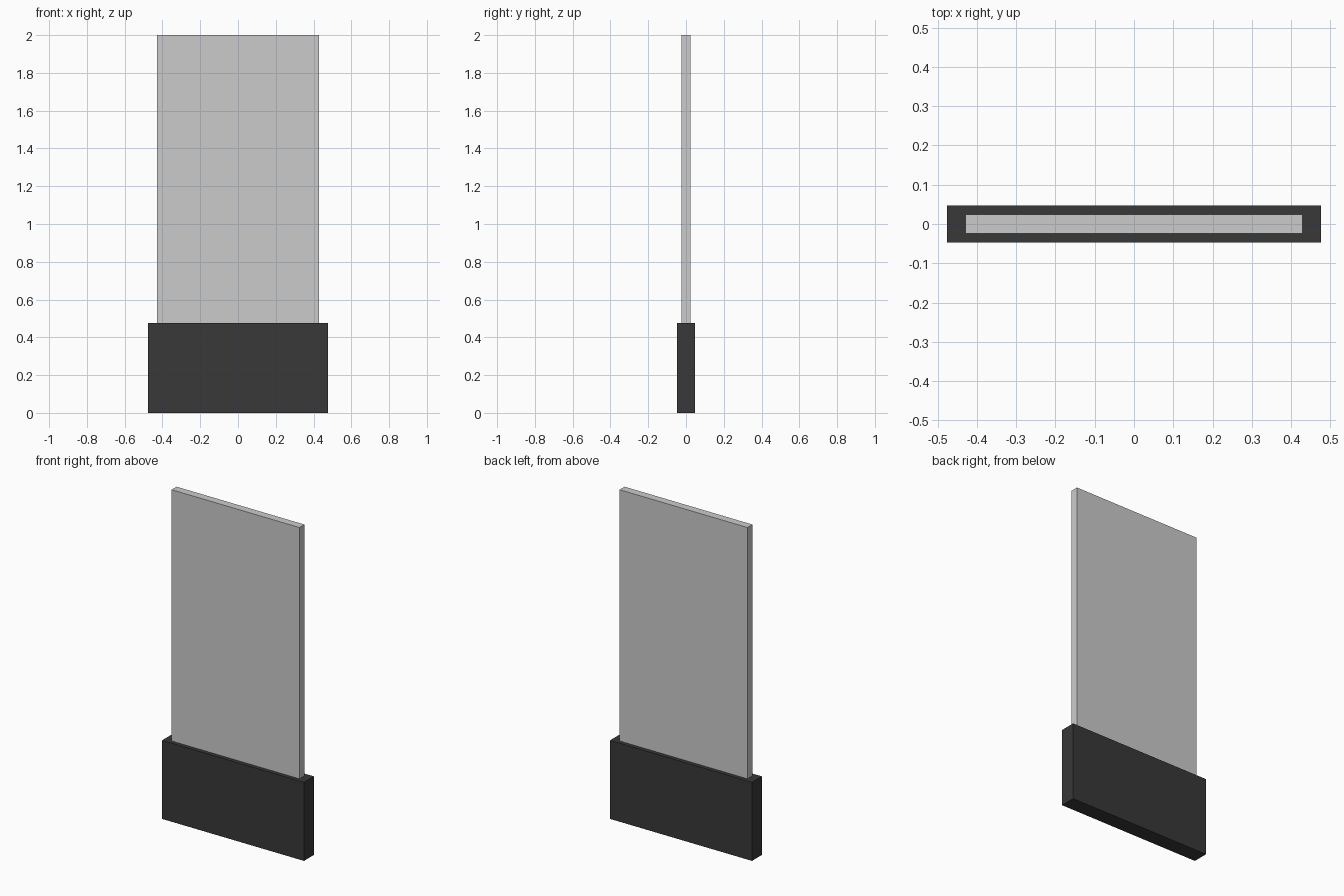
import bpy

if "Cube" in bpy.data.objects:
    bpy.data.objects.remove(bpy.data.objects["Cube"])

U = 2 / 21  # model is 21 modules tall


def box(name, size, bottom):
    """Axis-aligned box centred on x and y, standing at height bottom."""
    bpy.ops.mesh.primitive_cube_add(size=1, location=(0, 0, bottom + size[2] / 2))
    obj = bpy.context.object
    obj.name = name
    obj.scale = size
    bpy.ops.object.transform_apply(location=True, rotation=False, scale=True)
    return obj


# Dark plinth
base = box("base", (10 * U, U, 5 * U), 0)
dark = bpy.data.materials.new("dark_grey")
dark.diffuse_color = (0.04, 0.04, 0.04, 1)
dark.use_nodes = True
dark.node_tree.nodes["Principled BSDF"].inputs["Base Color"].default_value = dark.diffuse_color
base.data.materials.append(dark)

# Thin upright panel standing on the plinth
panel = box("panel", (9 * U, U / 2, 16 * U), 5 * U)
